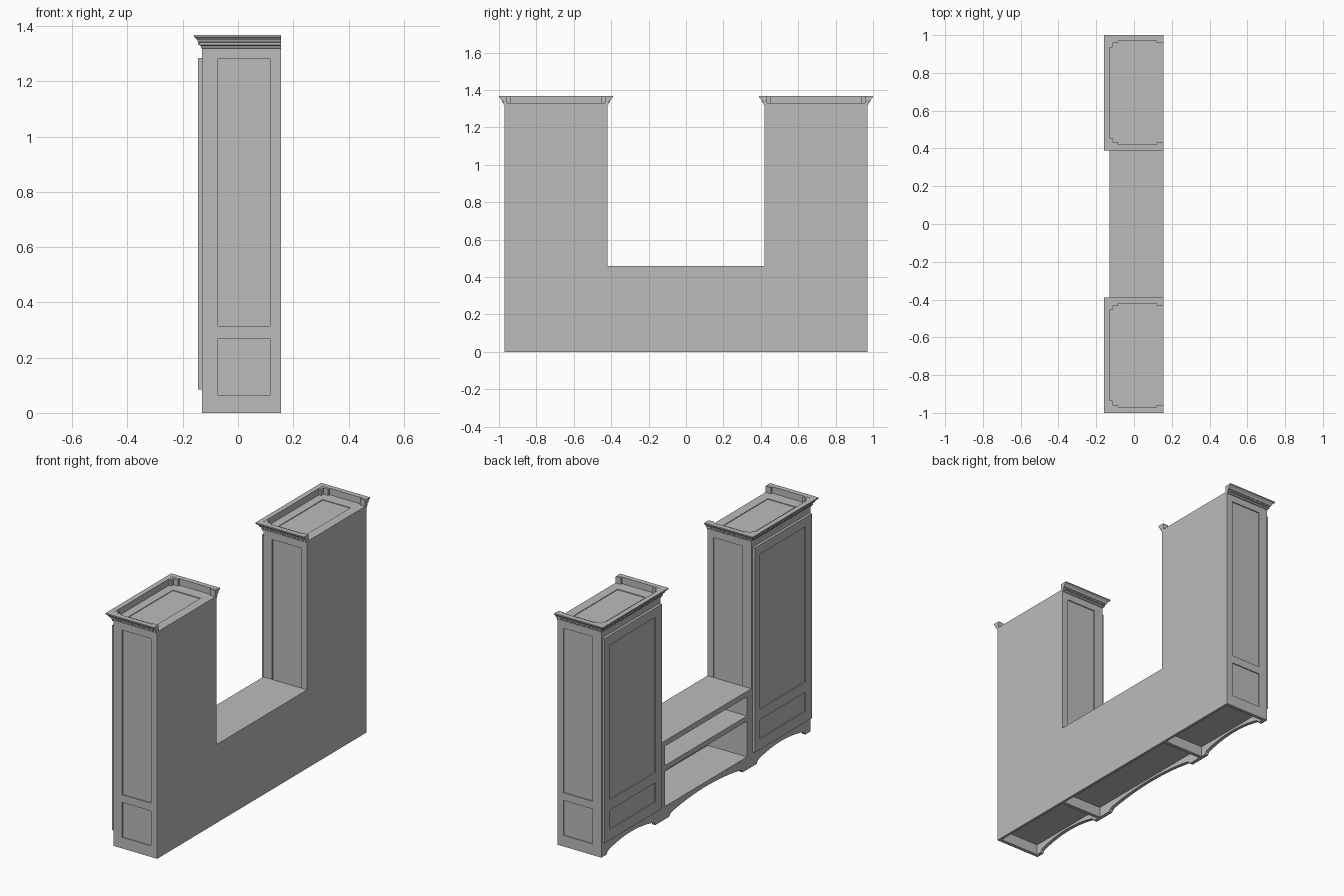
import bpy, bmesh, math
from mathutils import Matrix, Vector

if "Cube" in bpy.data.objects:
    bpy.data.objects.remove(bpy.data.objects["Cube"])

grey = bpy.data.materials.new("painted_grey")
grey.use_nodes = True
grey.diffuse_color = (0.5, 0.5, 0.5, 1)
grey.node_tree.nodes["Principled BSDF"].inputs["Base Color"].default_value = (0.5, 0.5, 0.5, 1)

FRONT, BACK = -0.13, 0.155
REAR = BACK - 0.015            # inner face of the back board
IN, OUT = 0.42, 0.97           # tower sides
FLOOR, TOP, CROWN_TOP = 0.06, 1.33, 1.368
BOARD = 0.02


def finish(name, bm):
    bmesh.ops.recalc_face_normals(bm, faces=bm.faces)
    mesh = bpy.data.meshes.new(name)
    bm.to_mesh(mesh)
    bm.free()
    mesh.materials.append(grey)
    obj = bpy.data.objects.new(name, mesh)
    bpy.context.collection.objects.link(obj)


def add_box(bm, lo, hi):
    lo, hi = Vector(lo), Vector(hi)
    size = hi - lo
    m = Matrix.Translation((lo + hi) / 2) @ Matrix.Diagonal((*size, 1))
    bmesh.ops.create_cube(bm, size=1, matrix=m)


def panel(name, us, vs, recesses, thick, u, v, n, origin):
    """Board gridded at us, vs on its face; chosen cells sink by a depth."""
    u, v, n, origin = map(Vector, (u, v, n, origin))
    bm = bmesh.new()
    grid = [[bm.verts.new(origin + u * a + v * b) for b in vs] for a in us]
    cells = {}
    for i in range(len(us) - 1):
        for j in range(len(vs) - 1):
            cells[i, j] = bm.faces.new((grid[i][j], grid[i + 1][j],
                                        grid[i + 1][j + 1], grid[i][j + 1]))
    rim = [e for e in bm.edges if e.is_boundary]
    ext = bmesh.ops.extrude_edge_only(bm, edges=rim)["geom"]
    verts = [g for g in ext if isinstance(g, bmesh.types.BMVert)]
    bmesh.ops.translate(bm, verts=verts, vec=-n * thick)
    edges = [g for g in ext if isinstance(g, bmesh.types.BMEdge) and g.is_boundary]
    bmesh.ops.edgeloop_fill(bm, edges=edges)
    for cell, depth in recesses.items():
        # sink one cell, leaving straight walls round it
        face = cells[cell]
        old = list(face.verts)
        new = [bm.verts.new(p.co - n * depth) for p in old]
        bm.faces.remove(face)
        bm.faces.new(new)
        for k in range(4):
            q = (k + 1) % 4
            bm.faces.new((old[k], old[q], new[q], new[k]))
    finish(name, bm)


def board_from_outline(name, outline, x0, x1):
    """Extrude a (y, z) outline from x0 to x1."""
    bm = bmesh.new()
    face = bm.faces.new([bm.verts.new((x0, y, z)) for y, z in outline])
    ext = bmesh.ops.extrude_face_region(bm, geom=[face])["geom"]
    verts = [g for g in ext if isinstance(g, bmesh.types.BMVert)]
    bmesh.ops.translate(bm, verts=verts, vec=(x1 - x0, 0, 0))
    bmesh.ops.triangulate(bm, faces=[f for f in bm.faces if len(f.verts) > 4])
    finish(name, bm)


def apron(name, y0, y1, foot):
    """Scalloped skirt: small cusps at the feet and a wide arch."""
    a, b = y0 + foot, y1 - foot
    mid, half = (a + b) / 2, (b - a) / 2
    arch = [(mid + half * 0.9 * t / 10, 0.022 + 0.026 * (1 - (t / 10) ** 2))
            for t in range(-10, 11)]
    outline = [(y0, 0), (a, 0), (a + half * 0.03, 0.014)] + arch
    outline += [(b - half * 0.03, 0.014), (b, 0), (y1, 0), (y1, FLOOR), (y0, FLOOR)]
    board_from_outline(name, outline, FRONT, FRONT + BOARD)


def crown(name, y0, y1):
    """Moulding swept round the front and both sides, open at the back."""
    profile = [(0, 1.318), (0.004, 1.32), (0.005, 1.328), (0.009, 1.331),
               (0.009, 1.34), (0.015, 1.342), (0.018, 1.35), (0.026, 1.358),
               (0.03, 1.361), (0.03, CROWN_TOP), (0, CROWN_TOP)]
    bm = bmesh.new()
    rings = []
    for o, z in profile:
        path = ((BACK, y1 + o), (FRONT - o, y1 + o), (FRONT - o, y0 - o), (BACK, y0 - o))
        rings.append([bm.verts.new((x, y, z)) for x, y in path])
    for r, s in zip(rings, rings[1:] + rings[:1]):
        for k in range(3):
            bm.faces.new((r[k], r[k + 1], s[k + 1], s[k]))
    bm.faces.new([r[0] for r in rings])
    bm.faces.new([r[3] for r in rings])
    finish(name, bm)

    # Small teeth under the moulding
    bm = bmesh.new()
    step, w, lo, hi = 0.016, 0.008, 1.332, 1.341
    for k in range(int((y1 - y0) / step) + 1):
        y = y0 + k * step
        add_box(bm, (FRONT - 0.014, y, lo), (FRONT - 0.008, y + w, hi))
    for k in range(int((BACK - FRONT) / step)):
        x = FRONT + k * step
        add_box(bm, (x, y1 + 0.008, lo), (x + w, y1 + 0.014, hi))
        add_box(bm, (x, y0 - 0.014, lo), (x + w, y0 - 0.008, hi))
    finish(name + "_dentils", bm)

    # Glue blocks inside the moulding corners and at its back ends
    bm = bmesh.new()
    for edge, d in ((y0, 1), (y1, -1)):
        for xa, xb, depth in ((FRONT, -0.085, 0.013), (FRONT, -0.115, 0.035),
                              (0.12, BACK, 0.012)):
            ya, yb = sorted((edge, edge + d * depth))
            add_box(bm, (xa, ya, TOP), (xb, yb, CROWN_TOP - 0.001))
    finish(name + "_blocks", bm)


X, Y, Z = (1, 0, 0), (0, 1, 0), (0, 0, 1)

# Back board
board_from_outline("back_board", [(-OUT, 0), (OUT, 0), (OUT, TOP), (IN, TOP), (IN, 0.46),
                                  (-IN, 0.46), (-IN, TOP), (-OUT, TOP)], REAR, BACK)

for side, s in (("left", 1), ("right", -1)):
    y0, y1 = sorted((s * IN, s * OUT))
    # Tower carcass with a shallow inset top
    panel(side + "_tower_core", (FRONT, -0.08, 0.1, REAR),
          (y0 + BOARD, y0 + 0.07, y1 - 0.07, y1 - BOARD),
          {(1, 1): 0.004}, TOP - FLOOR, X, Y, Z, (0, 0, TOP))
    # Panelled sides, outer and inner
    for label, y, d in (("outer", s * OUT, s), ("inner", s * IN, -s)):
        panel(f"{side}_tower_{label}_side", (FRONT, -0.072, 0.115, REAR),
              (0, 0.065, 0.27, 0.315, 1.28, TOP),
              {(1, 1): 0.006, (1, 3): 0.006}, BOARD, X, Z, (0, d, 0), (0, y, 0))
    # Door with two sunk panels
    panel(side + "_door", (y0 + 0.01, y0 + 0.07, y1 - 0.06, y1 - 0.01),
          (0.085, 0.147, 0.26, 0.32, 1.23, 1.285),
          {(1, 1): 0.007, (1, 3): 0.007}, 0.015, Y, Z, (-1, 0, 0), (FRONT - 0.015, 0, 0))
    apron(side + "_apron", y0, y1, 0.05)
    crown(side + "_crown", y0, y1)

# Low middle unit with two open shelves
panel("middle_unit", (-IN, -0.38, 0.38, IN), (FLOOR, 0.075, 0.285, 0.315, 0.428, 0.46),
      {(1, 1): 0.255, (1, 3): 0.255}, REAR - FRONT, Y, Z, (-1, 0, 0), (FRONT, 0, 0))
apron("middle_apron", -IN, IN, 0.08)
